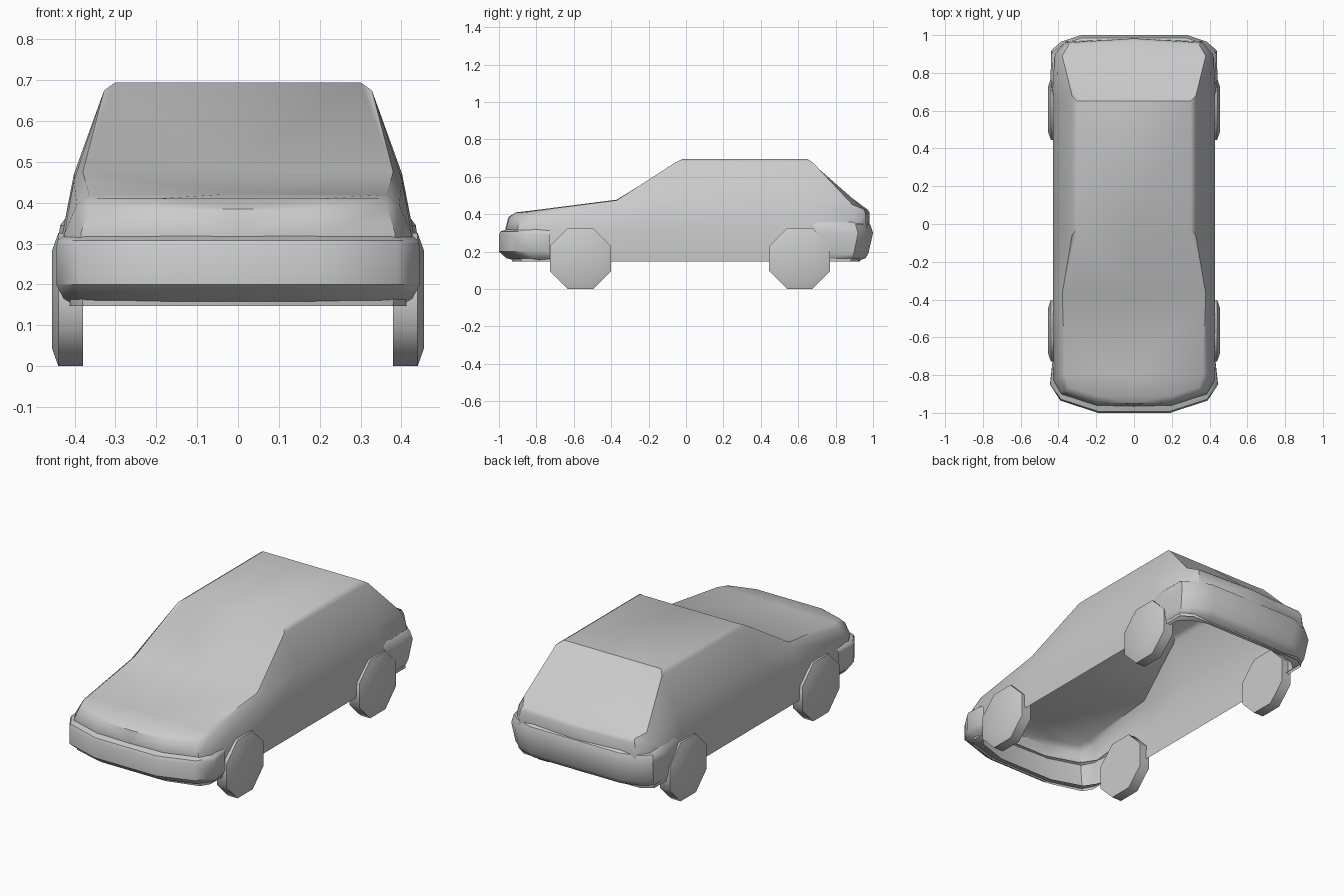
import bpy, bmesh, math
from mathutils import Matrix

if "Cube" in bpy.data.objects:
    bpy.data.objects.remove(bpy.data.objects["Cube"])


def finish(name, bm, angle=40, mirror=True):
    """Turn a half-model bmesh into a mirrored, smooth-shaded object."""
    me = bpy.data.meshes.new(name)
    bmesh.ops.recalc_face_normals(bm, faces=bm.faces)
    bm.to_mesh(me)
    bm.free()
    me.shade_smooth()
    me.set_sharp_from_angle(angle=math.radians(angle))
    ob = bpy.data.objects.new(name, me)
    bpy.context.collection.objects.link(ob)
    if mirror:
        mod = ob.modifiers.new("mirror", 'MIRROR')
        mod.use_clip = True
        mod.merge_threshold = 0.0005
    return ob


def loft(bm, rows):
    """Join rows of points with quads."""
    vs = [[bm.verts.new(p) for p in row] for row in rows]
    for a, b in zip(vs, vs[1:]):
        for i in range(len(a) - 1):
            bm.faces.new((a[i], a[i + 1], b[i + 1], b[i]))
    return vs


# Body shell, open underneath: half outlines from front centre to rear centre
sill = [(x, y, 0.147) for x, y in (
    (0, -.93), (.2, -.93), (.38, -.88), (.41, -.83), (.42, -.37),
    (.42, -.05), (.42, .65), (.42, .88), (.36, .92), (0, .93))]
waist = [(x, y, 0.325) for x, y in (
    (0, -.965), (.2, -.96), (.385, -.90), (.425, -.83), (.43, -.37),
    (.43, -.05), (.43, .65), (.425, .90), (.36, .965), (0, .982))]
belt = [(0, -.95, .385), (.2, -.945, .385), (.365, -.885, .385),
        (.395, -.80, .395), (.402, -.37, .455), (.402, -.05, .47),
        (.402, .65, .47), (.405, .90, .40), (.355, .96, .405), (0, .982, .41)]
top = [(0, -.91, .41), (.2, -.91, .41), (.345, -.865, .41),
       (.365, -.80, .42), (.38, -.37, .475), (.328, -.06, .675),
       (.328, .68, .675), (.38, .89, .452), (.345, .95, .428), (0, .97, .425)]
bm = bmesh.new()
t = loft(bm, [sill, waist, belt, top])[-1]

# Hood, windscreen, roof and hatch panels
m3, m4, m5, m6, m7 = [bm.verts.new((0, y, z)) for y, z in (
    (-.80, .423), (-.37, .478), (-.02, .695), (.65, .695), (.89, .485))]
r5 = bm.verts.new((.30, -.02, .695))
r6 = bm.verts.new((.30, .65, .695))
for f in ((t[0], t[1], t[2], t[3], m3), (m3, t[3], t[4], m4),
          (m4, t[4], r5, m5), (m5, r5, r6, m6), (m6, r6, t[7], m7),
          (m7, t[7], t[8], t[9]), (t[4], t[5], r5),
          (t[5], t[6], r6, r5), (t[6], t[7], r6)):
    bm.faces.new(f)
finish("car_body", bm)


# Bumpers: a section swept round each end, as (inset, height) pairs
def bumper(name, path, section):
    bm = bmesh.new()
    loft(bm, [[(x * (1 - d), y * (1 - d), z) for x, y in path]
              for d, z in section])
    finish(name, bm)


bumper("front_bumper",
       [(0, -1), (.19, -1), (.39, -.935), (.445, -.85), (.432, -.73)],
       [(.05, .322), (.008, .308), (0, .29), (0, .20), (.04, .165), (.11, .147)])
bumper("rear_bumper",
       [(0, 1), (.28, 1), (.385, .965), (.438, .92), (.442, .77), (.43, .68)],
       [(.04, .36), (.015, .345), (0, .30), (.025, .19), (.04, .165), (.09, .147)])


# Wheels: octagons with a bevelled outer face
def wheel(name, y):
    bm = bmesh.new()
    rows = []
    for x, apothem in ((.38, .163), (.44, .163), (.456, .118)):
        r = apothem / math.cos(math.pi / 8)
        ring = [bm.verts.new((x, y + r * math.cos(a), .163 + r * math.sin(a)))
                for a in [(i + .5) * math.pi / 4 for i in range(8)]]
        rows.append(ring)
    for a, b in zip(rows, rows[1:]):
        for i in range(8):
            j = (i + 1) % 8
            bm.faces.new((a[i], a[j], b[j], b[i]))
    bm.faces.new(rows[0])
    bm.faces.new(rows[-1])
    finish(name, bm, 50)


wheel("front_wheels", -.565)
wheel("rear_wheels", .608)
